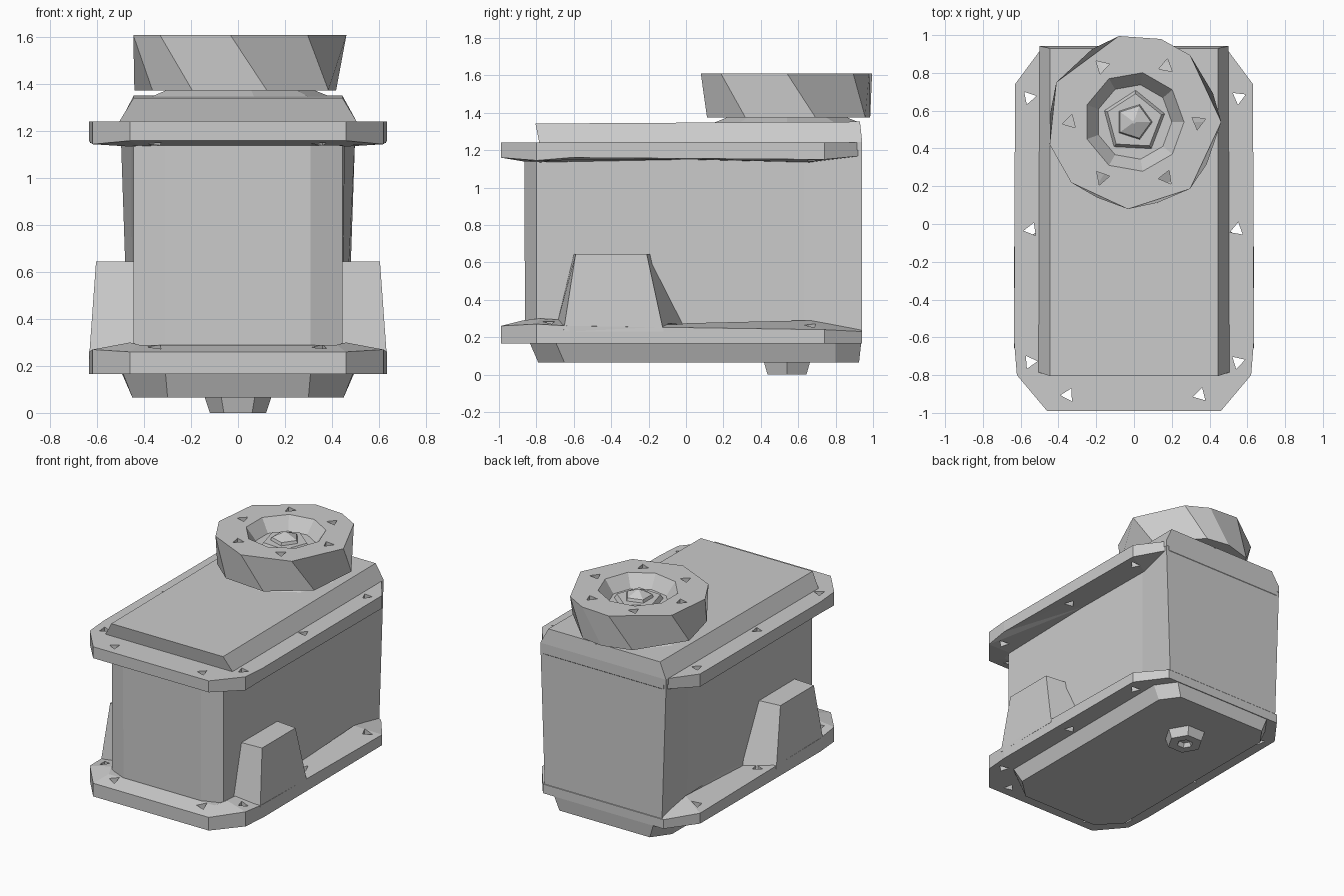
import bpy, math

if "Cube" in bpy.data.objects:
    bpy.data.objects.remove(bpy.data.objects["Cube"])


def loft(name, rings):
    """Closed solid through a list of rings of 3D points with equal counts."""
    n = len(rings[0])
    verts = [p for r in rings for p in r]
    faces = [tuple(reversed(range(n))), tuple(range(len(verts) - n, len(verts)))]
    for k in range(len(rings) - 1):
        a, b = k * n, (k + 1) * n
        for i in range(n):
            j = (i + 1) % n
            faces.append((a + i, a + j, b + j, b + i))
    me = bpy.data.meshes.new(name)
    me.from_pydata(verts, [], faces)
    ob = bpy.data.objects.new(name, me)
    bpy.context.collection.objects.link(ob)
    return ob


def shaped(half, zs):
    """Mirror right-hand (x, y) points, listed front to back, with a height for each."""
    pts = [(x, y, z) for (x, y), z in zip(half, zs)]
    return pts + [(-x, y, z) for x, y, z in reversed(pts)]


def flat(half, z):
    return shaped(half, [z] * len(half))


def polar(angles, r, z, cx=0.0, cy=0.54):
    return [(cx + r * math.cos(math.radians(a)),
             cy + r * math.sin(math.radians(a)), z) for a in angles]


def circle(n, r, z, cx=0.0, cy=0.54, rot=0.0):
    return polar([rot + i * 360 / n for i in range(n)], r, z, cx, cy)


def drill(ob, points, z0, z1, r):
    """Cut triangular bolt holes."""
    for i, (x, y) in enumerate(points):
        c = loft("hole_cutter", [circle(3, r, z, x, y, 23 + 57 * i) for z in (z0, z1)])
        c.hide_render = True
        c.hide_set(True)
        c.display_type = 'WIRE'
        m = ob.modifiers.new("hole", 'BOOLEAN')
        m.operation = 'DIFFERENCE'
        m.solver = 'EXACT'
        m.object = c


# Main housing with chamfered front corners and flared back
loft("housing", [
    flat([(0.31, -0.86), (0.445, -0.80), (0.45, 0.63), (0.465, 0.94)], 0.17),
    flat([(0.31, -0.865), (0.445, -0.80), (0.455, 0.63), (0.50, 0.94)], 1.20)])

# Bolted flanges with raised fillets at the corners
outline = [(0.46, -0.99), (0.62, -0.80), (0.635, -0.62), (0.63, 0.74), (0.48, 0.942)]
inner = [(0.42, -0.87), (0.46, -0.78), (0.45, 0.0), (0.46, 0.66), (0.46, 0.935)]

lower = loft("lower_flange", [
    flat(outline, 0.165),
    shaped(outline, (0.26, 0.27, 0.26, 0.24, 0.23)),
    shaped(inner, (0.29, 0.30, 0.25, 0.29, 0.24))])
upper = loft("upper_flange", [
    shaped(inner, (1.14, 1.135, 1.15, 1.135, 1.16)),
    shaped(outline, (1.16, 1.145, 1.16, 1.15, 1.17)),
    flat(outline, 1.242)])
bolts = [(s * x, y) for s in (1, -1)
         for x, y in ((0.555, 0.67), (0.545, -0.03), (0.55, -0.73), (0.35, -0.905))]
drill(upper, bolts, 1.0, 1.4, 0.04)
drill(lower, bolts, 0.0, 0.5, 0.04)

# Bottom pan
loft("bottom_pan", [
    flat([(0.30, -0.79), (0.45, -0.65), (0.45, 0.80), (0.36, 0.925)], 0.065),
    flat([(0.31, -0.84), (0.495, -0.70), (0.50, 0.80), (0.40, 0.938)], 0.18)])

# Drain plug with hollow centre
loft("drain_plug", [circle(6, 0.04, 0.03), circle(6, 0.055, 0.0),
                    circle(6, 0.12, 0.0), circle(6, 0.145, 0.075)])

# Tapered lugs on both sides
foot = [(0.42, -0.70), (0.635, -0.655), (0.635, -0.12), (0.42, 0.02)]
head = [(0.42, -0.60), (0.605, -0.59), (0.605, -0.21), (0.42, -0.19)]
for s, side in ((1, "right"), (-1, "left")):
    loft(side + "_lug", [[(s * x, y, z) for x, y in r[::s]]
                         for r, z in ((foot, 0.23), (head, 0.645))])

# Top cover, gently rising to the back
loft("top_cover", [
    flat([(0.505, -0.785), (0.50, 0.942)], 1.20),
    flat([(0.505, -0.785), (0.50, 0.942)], 1.243),
    shaped([(0.445, -0.805), (0.445, 0.93)], (1.342, 1.352))])

# Wide thin neck and faceted round cap with recessed centre
loft("cap_neck", [circle(9, 0.40, 1.345), circle(9, 0.30, 1.385)])
rim = [0, 50, 72, 100, 153, 195, 224, 266, 310]
foot_angles = [a + 20 for a in rim]
cap = loft("round_cap", [
    polar(foot_angles, 0.445, 1.375), polar(rim, 0.462, 1.61),
    circle(9, 0.265, 1.61), circle(9, 0.20, 1.52)])
drill(cap, [p[:2] for p in circle(6, 0.34, 0)], 1.3, 1.7, 0.042)

# Central fastener
loft("washer", [circle(5, 0.18, 1.50, rot=15), circle(5, 0.15, 1.55, rot=15)])
loft("cap_nut", [circle(5, 0.105, 1.53), circle(5, 0.09, 1.57), circle(5, 0.01, 1.605)])
